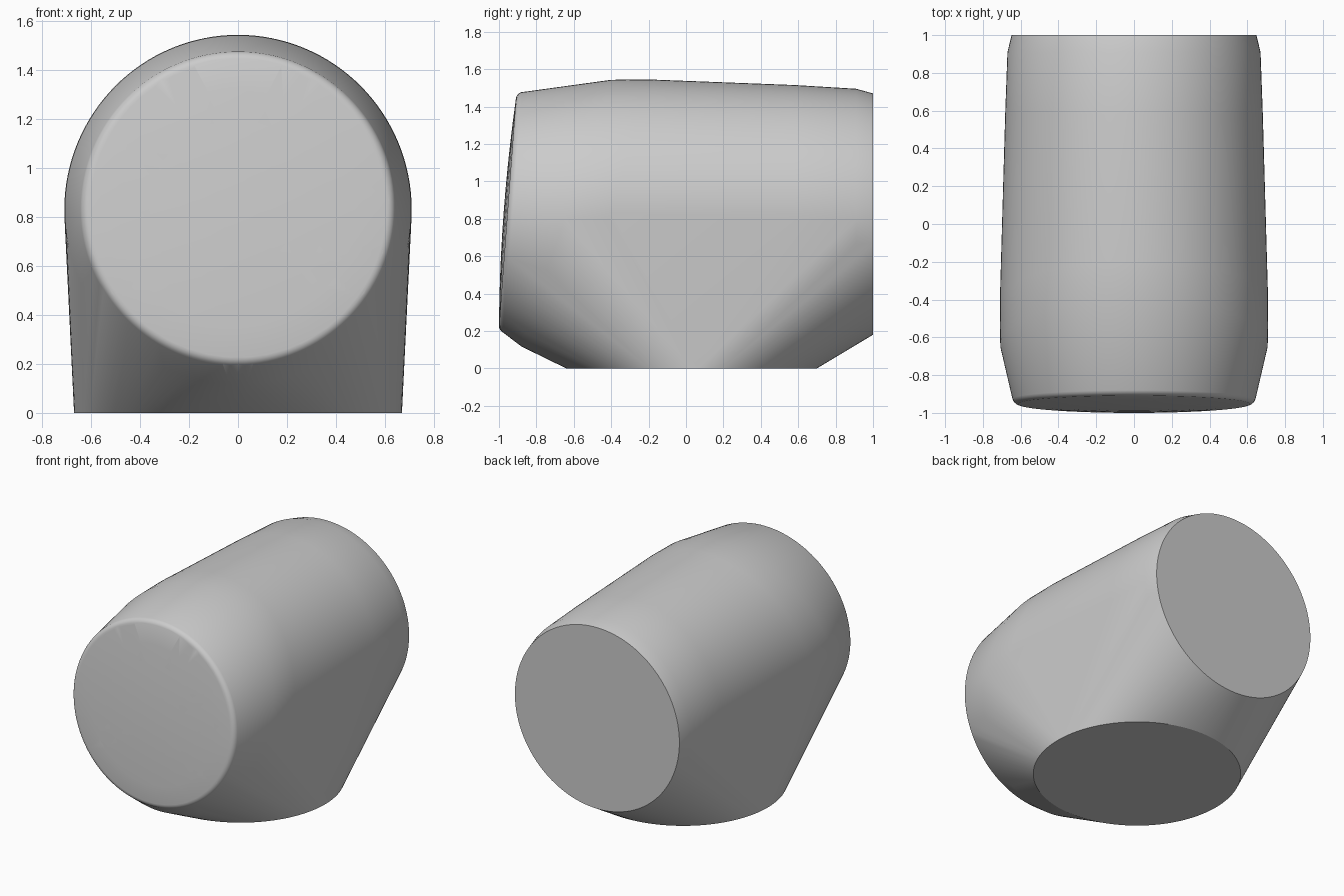
import bpy, bmesh, math

if "Cube" in bpy.data.objects:
    bpy.data.objects.remove(bpy.data.objects["Cube"])

N = 128
bm = bmesh.new()


def ring(cy, cz, rx, rz, dy=0.0):
    """Upright ring of points; dy leans its top toward +y."""
    for i in range(N):
        t = 2 * math.pi * i / N
        c, s = math.cos(t), math.sin(t)
        bm.verts.new((rx * c, cy + dy * s, cz + rz * s))


# round flat foot
for i in range(N):
    t = 2 * math.pi * i / N
    bm.verts.new((0.67 * math.cos(t), 0.03 + 0.67 * math.sin(t), 0))

# back end with small chamfer, and long gentle taper
ring(1.0, 0.825, 0.648, 0.645)
ring(0.91, 0.828, 0.67, 0.667)
ring(0.58, 0.83, 0.682, 0.685)

# leaning belt rings at the widest part
ring(-0.40, 0.83, 0.71, 0.715, 0.20)
ring(-0.64, 0.83, 0.708, 0.713, 0.24)

# rounded rim of the front face
for k in range(7):
    a = math.radians(15 * k)
    r = 0.605 + 0.04 * math.cos(a)
    ring(-0.915 - 0.04 * math.sin(a), 0.833, r, r, 0.045)

# slightly domed front face
for f in (0.8, 0.6, 0.4, 0.2):
    ring(-0.955 - 0.02 * (1 - f * f), 0.833, 0.605 * f, 0.605 * f, 0.045 * f)
bm.verts.new((0, -0.975, 0.833))

# skin stretched over all rings
res = bmesh.ops.convex_hull(bm, input=bm.verts[:])
bmesh.ops.delete(bm, geom=[v for v in bm.verts if not v.link_faces], context='VERTS')
bmesh.ops.dissolve_limit(bm, angle_limit=math.radians(0.1),
                         verts=bm.verts[:], edges=bm.edges[:])
bmesh.ops.recalc_face_normals(bm, faces=bm.faces[:])

mesh = bpy.data.meshes.new("rounded_body")
bm.to_mesh(mesh)
bm.free()
body = bpy.data.objects.new("rounded_body", mesh)
bpy.context.collection.objects.link(body)
bpy.context.view_layer.objects.active = body
body.select_set(True)
bpy.ops.object.shade_smooth_by_angle(angle=math.radians(25))
